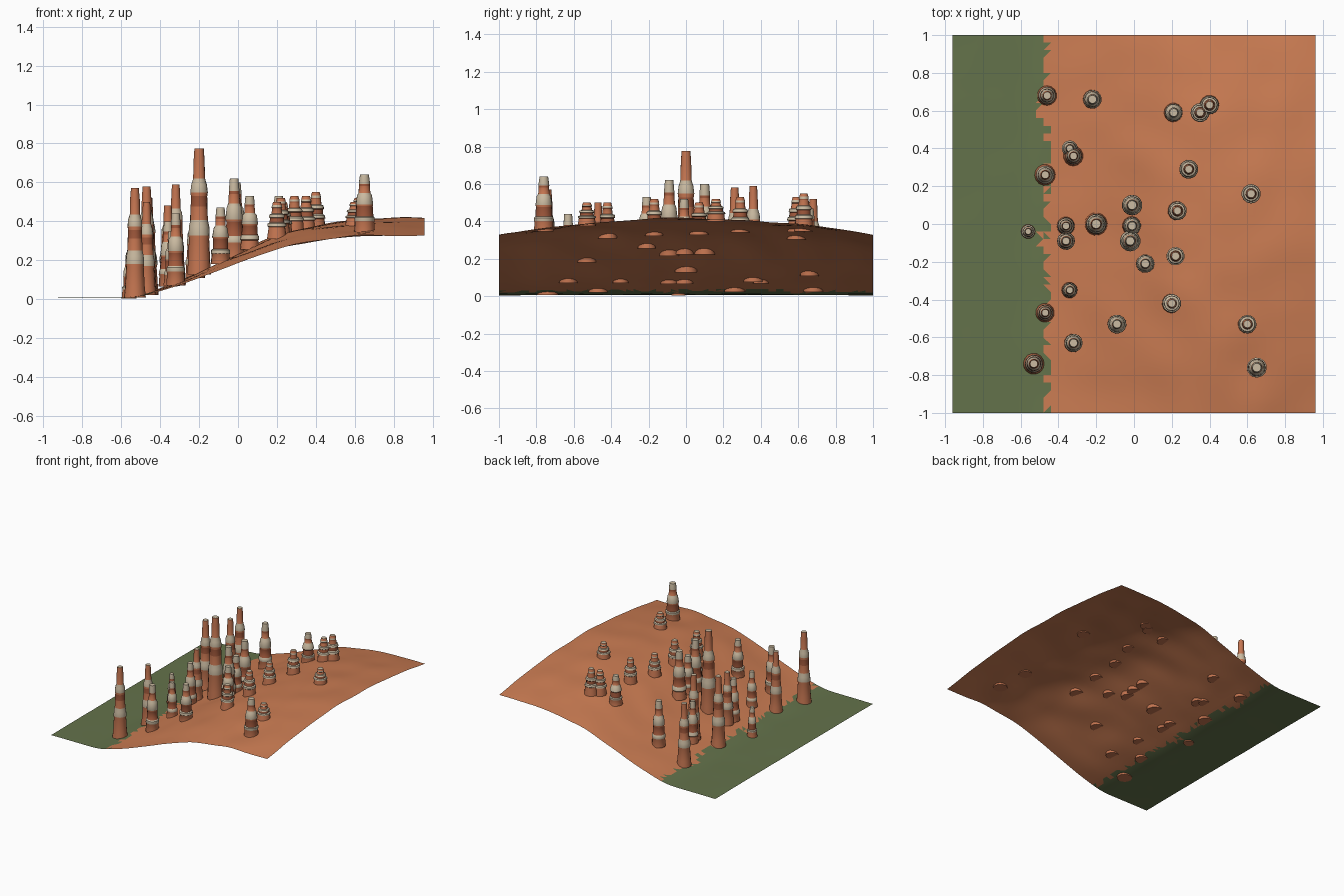
import bpy, bmesh, math, random
from mathutils import Vector, noise

random.seed(4)
if "Cube" in bpy.data.objects:
    bpy.data.objects.remove(bpy.data.objects["Cube"])


def material(name, rgb):
    mat = bpy.data.materials.new(name)
    mat.use_nodes = True
    mat.diffuse_color = (*rgb, 1)
    shader = mat.node_tree.nodes["Principled BSDF"]
    shader.inputs["Base Color"].default_value = (*rgb, 1)
    shader.inputs["Roughness"].default_value = 0.9
    return mat


SAND = material("orange_sand", (0.59, 0.2, 0.085))
GRASS = material("dull_green", (0.127, 0.17, 0.07))
ORANGE = material("orange_rock", (0.56, 0.18, 0.082))
CREAM = material("cream_rock", (0.60, 0.50, 0.36))
RUST = material("rust_rock", (0.36, 0.10, 0.045))

# Slope profile along x, in the middle of the sheet
SLOPE = [(-0.97, 0.006), (-0.52, 0.008), (-0.32, 0.085), (-0.2, 0.135), (0, 0.235),
         (0.2, 0.33), (0.4, 0.385), (0.6, 0.405), (0.8, 0.415), (0.97, 0.412)]


def slope(x):
    x = max(SLOPE[0][0], min(SLOPE[-1][0], x))
    for (x0, z0), (x1, z1) in zip(SLOPE, SLOPE[1:]):
        if x <= x1:
            return z0 + (z1 - z0) * (x - x0) / (x1 - x0)


def ground(x, y):
    z = sum(slope(x + d) for d in (-0.06, 0, 0.06)) / 3
    bumps = noise.noise(Vector((x * 4, y * 4, 0))) * 0.012
    return max(0, z * (1 - 0.21 * y * y) + bumps * min(1, z * 6 + 0.15))


def finish(bm, name, mats, angle):
    mesh = bpy.data.meshes.new(name)
    bm.to_mesh(mesh)
    bm.free()
    for m in mats:
        mesh.materials.append(m)
    ob = bpy.data.objects.new(name, mesh)
    bpy.context.collection.objects.link(ob)
    bpy.ops.object.select_all(action="DESELECT")
    ob.select_set(True)
    bpy.context.view_layer.objects.active = ob
    bpy.ops.object.shade_smooth_by_angle(angle=math.radians(angle))
    return ob


# Terrain: one open sheet, with a ragged edge between grass and sand
bm = bmesh.new()
bmesh.ops.create_grid(bm, x_segments=48, y_segments=50, size=1)
for v in bm.verts:
    v.co.x *= 0.96
    v.co.z = ground(v.co.x, v.co.y)
bmesh.ops.triangulate(bm, faces=bm.faces[:])
for f in bm.faces:
    c = f.calc_center_median()
    edge = -0.465 + 0.07 * noise.noise(Vector((3, c.y * 4, 1)))
    f.material_index = int(c.x < edge + random.uniform(-0.025, 0.025))
finish(bm, "terrain", [SAND, GRASS], 60)

# Rock spire styles: (height fraction, radius fraction, material of the band above)
O, C, R = 0, 1, 2
TALL = [(0, 1, O), (0.1, 0.93, O), (0.28, 0.82, O), (0.31, 0.86, C), (0.38, 0.85, C),
        (0.43, 0.72, O), (0.54, 0.68, R), (0.62, 0.66, O), (0.65, 0.7, C), (0.71, 0.64, C),
        (0.76, 0.48, O), (0.9, 0.44, O), (1, 0.38, O)]
BANDED = [(0, 1, O), (0.17, 0.9, O), (0.19, 0.97, C), (0.25, 0.93, C), (0.27, 0.82, R),
          (0.45, 0.76, O), (0.48, 0.84, C), (0.64, 0.72, C), (0.68, 0.55, O),
          (0.8, 0.5, R), (0.84, 0.52, C), (1, 0.42, C)]
SQUAT = [(0, 1, O), (0.32, 0.88, O), (0.34, 1, C), (0.41, 0.96, C), (0.44, 0.76, R),
         (0.56, 0.72, R), (0.58, 0.84, C), (0.66, 0.78, C), (0.68, 0.58, O),
         (0.82, 0.5, R), (0.85, 0.54, C), (0.91, 0.5, O), (1, 0.4, O)]


def spire(name, x, y, top, radius, style, sides=14):
    bm = bmesh.new()
    base = ground(x, y) - 0.006
    turn = random.uniform(0, math.pi)
    rings = []
    for t, r, _ in style:
        wobble = random.uniform(0.96, 1.04)
        rings.append([bm.verts.new((x + radius * r * wobble * math.cos(turn + a),
                                    y + radius * r * wobble * math.sin(turn + a),
                                    base + (top - base) * t))
                      for a in (math.tau * i / sides for i in range(sides))])
    for low, high, (_, _, band) in zip(rings, rings[1:], style):
        for i in range(sides):
            j = (i + 1) % sides
            bm.faces.new((low[i], low[j], high[j], high[i])).material_index = band
    bm.faces.new(rings[0][::-1])
    bm.faces.new(rings[-1]).material_index = C
    finish(bm, name, [ORANGE, CREAM, RUST], 40)


# Spires: x, y, top height, base radius
SPIRES = [
    (-0.46, 0.68, 0.52, 0.052), (-0.22, 0.66, 0.47, 0.052), (0.21, 0.59, 0.53, 0.05),
    (0.35, 0.59, 0.53, 0.05), (0.4, 0.63, 0.55, 0.05), (-0.34, 0.4, 0.4, 0.043),
    (-0.32, 0.36, 0.59, 0.052), (-0.47, 0.26, 0.58, 0.055), (0.29, 0.29, 0.53, 0.05),
    (0.62, 0.16, 0.52, 0.05), (0.23, 0.07, 0.5, 0.05), (-0.01, 0.1, 0.6, 0.055),
    (-0.01, -0.01, 0.52, 0.05), (-0.02, -0.09, 0.62, 0.055), (-0.2, 0, 0.775, 0.062),
    (-0.36, -0.01, 0.48, 0.05), (-0.36, -0.09, 0.4, 0.048), (0.06, -0.21, 0.53, 0.05),
    (0.22, -0.17, 0.52, 0.05), (-0.34, -0.35, 0.35, 0.042), (0.2, -0.42, 0.5, 0.05),
    (-0.47, -0.47, 0.5, 0.05), (-0.09, -0.53, 0.47, 0.05), (-0.32, -0.63, 0.44, 0.05),
    (-0.53, -0.74, 0.57, 0.055), (0.6, -0.53, 0.5, 0.05), (0.65, -0.76, 0.64, 0.055),
    (-0.56, -0.04, 0.24, 0.037)]
for n, (x, y, top, radius) in enumerate(SPIRES, 1):
    height = top - ground(x, y)
    style = TALL if height > 0.4 else BANDED if height > 0.22 else SQUAT
    spire(f"rock_spire_{n}", x, y, top, radius, style)
